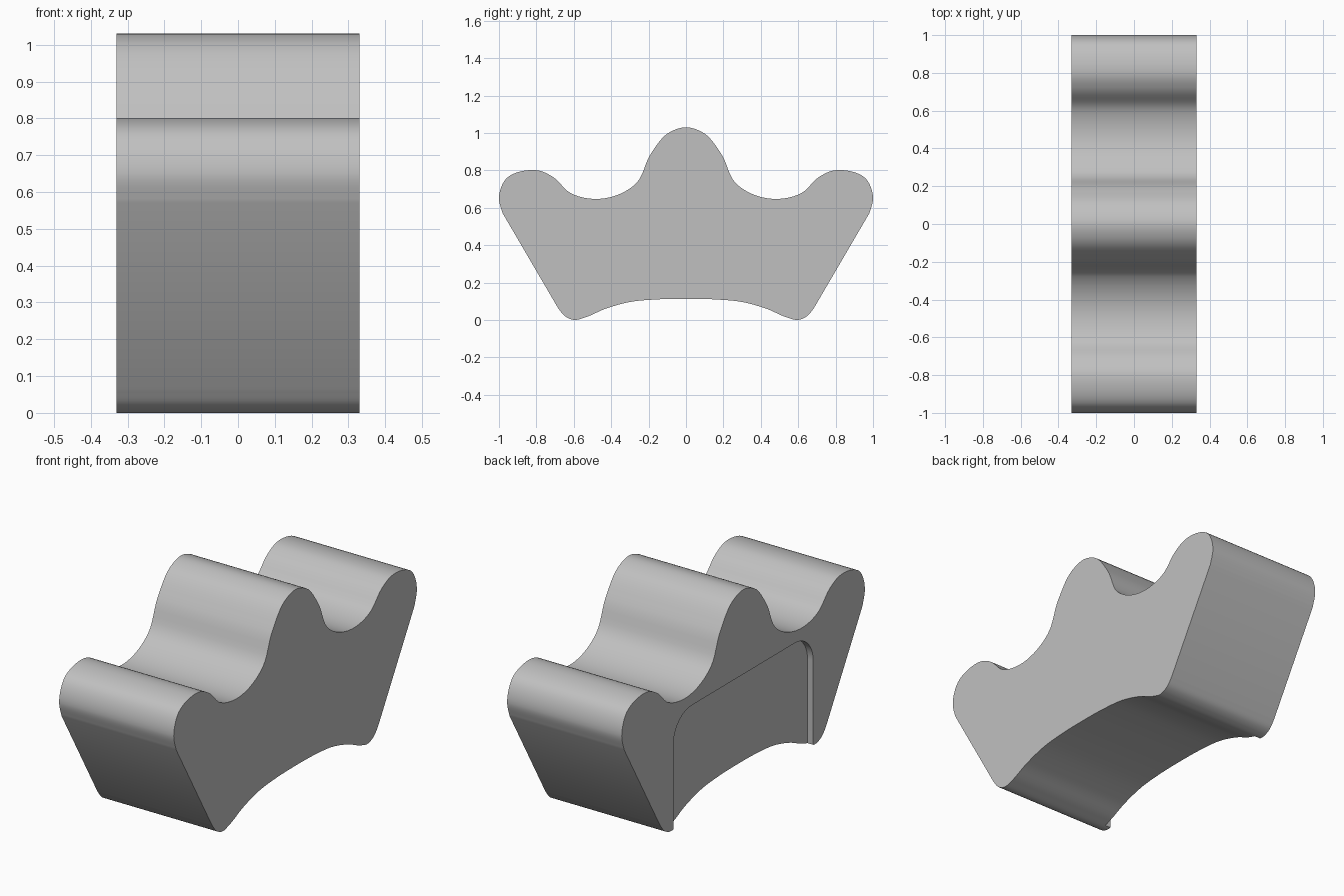
import bpy
import bmesh
import math
from mathutils import Vector

HALF_WIDTH = 0.33
RECESS_DEPTH = 0.033

cube = bpy.data.objects.get("Cube")
if cube:
    bpy.data.objects.remove(cube, do_unlink=True)

grey = bpy.data.materials.new("plain grey")
grey.use_nodes = True
colour = (0.53, 0.53, 0.53, 1)
grey.diffuse_color = colour
grey.node_tree.nodes["Principled BSDF"].inputs["Base Color"].default_value = colour


def smooth_chain(before, points, steps=6):
    """Smooth curve through (y, z) points that ends on the mirror line y = 0."""
    after = (-points[-2][0], points[-2][1])
    p = [Vector(q) for q in [before, *points, after]]

    def tangent(i):
        a, b = (p[i] - p[i - 1]).length, (p[i + 1] - p[i]).length
        return ((p[i] - p[i - 1]) / a * b + (p[i + 1] - p[i]) / b * a) / (a + b)

    out = []
    for i in range(1, len(p) - 2):
        length = (p[i + 1] - p[i]).length
        m0, m1 = tangent(i) * length, tangent(i + 1) * length
        for k in range(steps):
            t = k / steps
            out.append(p[i] * (2*t**3 - 3*t**2 + 1) + m0 * (t**3 - 2*t**2 + t)
                       + p[i + 1] * (3*t**2 - 2*t**3) + m1 * (t**3 - t**2))
    return out + [p[-2]]


def extrude_profile(name, profile, x0, x1):
    """Solid made by extruding a closed (y, z) profile along x."""
    bm = bmesh.new()
    face = bm.faces.new([bm.verts.new((x0, y, z)) for y, z in profile])
    moved = bmesh.ops.extrude_face_region(bm, geom=[face])["geom"]
    bmesh.ops.translate(bm, vec=(x1 - x0, 0, 0),
                        verts=[v for v in moved if isinstance(v, bmesh.types.BMVert)])
    bmesh.ops.recalc_face_normals(bm, faces=bm.faces)
    mesh = bpy.data.meshes.new(name)
    bm.to_mesh(mesh)
    bm.free()
    mesh.materials.append(grey)
    obj = bpy.data.objects.new(name, mesh)
    bpy.context.collection.objects.link(obj)
    return obj


# Half outline: rounded shoulder, valley and central hump on top, foot and arch below
shoulder, foot = (-0.98, 0.57), (-0.685, 0.065)
top = smooth_chain(foot, [
    shoulder, (-1.0, 0.65), (-0.96, 0.757), (-0.85, 0.8), (-0.78, 0.797),
    (-0.715, 0.767), (-0.615, 0.677), (-0.49, 0.647), (-0.326, 0.687),
    (-0.267, 0.73), (-0.19, 0.885), (-0.086, 1.005), (0, 1.03)])
bottom = smooth_chain(shoulder, [
    foot, (-0.647, 0.02), (-0.594, 0.0), (-0.55, 0.01),
    (-0.43, 0.06), (-0.3, 0.096), (-0.17, 0.109), (0, 0.113)])
half = bottom[::-1] + top
outline = half + [Vector((-p.x, p.y)) for p in half[-2:0:-1]]
body = extrude_profile("body", outline, -HALF_WIDTH, HALF_WIDTH)

# Recess on one flat side: round-cornered panel, open at the bottom
side, height, radius = 0.575, 0.59, 0.15
corner = [(side - radius + radius * math.cos(a), height - radius + radius * math.sin(a))
          for a in (math.radians(9 * i) for i in range(11))]
arch = [(side, -0.2), *corner]
panel = arch + [(-y, z) for y, z in reversed(arch)]
cutter = extrude_profile("recess_cutter", panel, -HALF_WIDTH - 0.1,
                         -HALF_WIDTH + RECESS_DEPTH)
cutter.hide_render = True

cut = body.modifiers.new("recess", 'BOOLEAN')
cut.operation = 'DIFFERENCE'
cut.solver = 'EXACT'
cut.object = cutter
bpy.ops.object.select_all(action='DESELECT')
body.select_set(True)
bpy.context.view_layer.objects.active = body
bpy.ops.object.modifier_apply(modifier=cut.name)
bpy.data.objects.remove(cutter, do_unlink=True)
bpy.ops.object.shade_smooth_by_angle(angle=math.radians(30))
